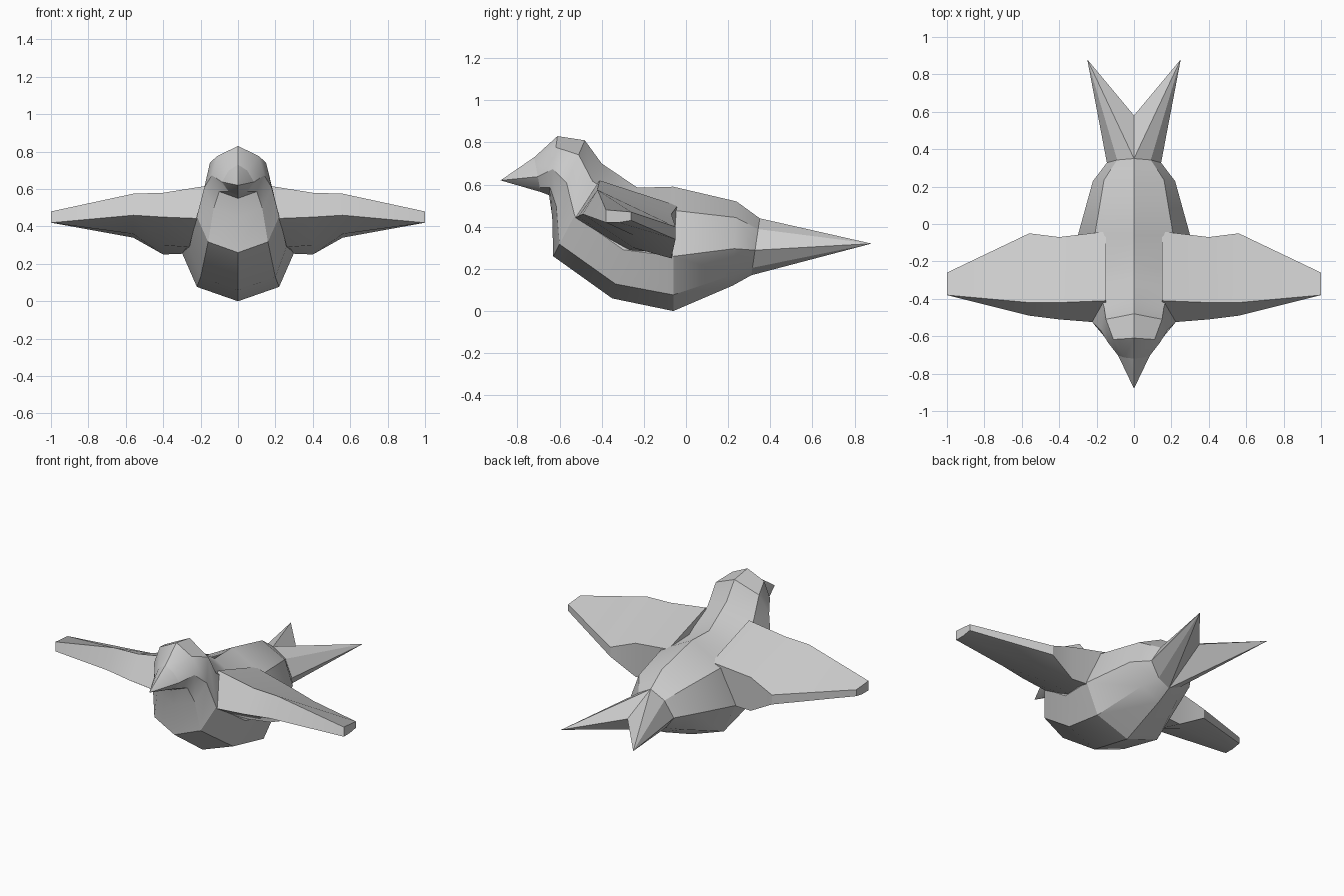
import bpy, bmesh, math

if "Cube" in bpy.data.objects:
    bpy.data.objects.remove(bpy.data.objects["Cube"])


def finish(name, bm):
    bmesh.ops.recalc_face_normals(bm, faces=bm.faces)
    mesh = bpy.data.meshes.new(name)
    bm.to_mesh(mesh)
    bm.free()
    obj = bpy.data.objects.new(name, mesh)
    bpy.context.collection.objects.link(obj)
    bpy.ops.object.select_all(action='DESELECT')
    obj.select_set(True)
    bpy.context.view_layer.objects.active = obj
    bpy.ops.object.shade_smooth_by_angle(angle=math.radians(30))
    return obj


def loft(name, rings):
    """Skin a list of equal-length closed rings and cap both ends."""
    bm = bmesh.new()
    vs = [[bm.verts.new(p) for p in r] for r in rings]
    n = len(vs[0])
    for a, b in zip(vs, vs[1:]):
        for i in range(n):
            j = (i + 1) % n
            bm.faces.new((a[i], a[j], b[j], b[i]))
    bm.faces.new(vs[0])
    bm.faces.new(vs[-1])
    return finish(name, bm)


def section(ty, tz, by, bz, ux, mx, lx):
    """Eight-sided body section hung between a back point and a belly point."""
    half = [(x, ty + (by - ty) * t, tz + (bz - tz) * t)
            for x, t in ((ux, .19), (mx, .56), (lx, .87))]
    mirrored = [(-x, y, z) for x, y, z in reversed(half)]
    return [(0, ty, tz)] + half + [(0, by, bz)] + mirrored


# body: back y/z, belly y/z, then upper, middle and lower half widths
stations = [
    (-.72, .73, -.69, .565, .05, .085, .05),
    (-.61, .83, -.65, .55, .11, .14, .10),
    (-.48, .81, -.635, .45, .15, .18, .13),
    (-.40, .70, -.63, .26, .16, .22, .16),
    (-.23, .585, -.35, .06, .21, .26, .20),
    (-.06, .59, -.06, 0, .21, .30, .22),
    (.24, .52, .22, .12, .16, .22, .13),
    (.35, .44, .31, .17, .09, .145, .08),
]
rings = [section(*s) for s in stations]
loft("body", rings)


# beak: a faceted cone grown from the face
bm = bmesh.new()
base = [bm.verts.new(p) for p in rings[0]]
tip = bm.verts.new((0, -.88, .62))
for i in range(8):
    bm.faces.new((base[i], base[(i + 1) % 8], tip))
finish("beak", bm)

# forked tail: two spikes sharing a notch in the middle
bm = bmesh.new()
base = [bm.verts.new(p) for p in rings[-1]]
fork = bm.verts.new((0, .58, .34))
for s, idx in ((1, (0, 1, 2, 3, 4)), (-1, (4, 5, 6, 7, 0))):
    tip = bm.verts.new((s * .25, .88, .32))
    for a, b in zip(idx, idx[1:]):
        bm.faces.new((base[a], base[b], tip))
    bm.faces.new((base[idx[-1]], fork, tip))
    bm.faces.new((fork, base[idx[0]], tip))
finish("tail", bm)

# wings: leading edge, ridge, trailing top, trailing bottom, belly side (y, z)
wing = {
    .15: ((-.53, .44), (-.41, .62), (-.04, .50), (-.06, .26), (-.28, .28)),
    .40: ((-.51, .45), (-.42, .58), (-.07, .46), (-.07, .25), (-.25, .30)),
    .56: ((-.49, .46), (-.42, .575), (-.05, .40), (-.05, .34), (-.25, .36)),
    1.0: ((-.38, .42), (-.38, .48), (-.26, .47), (-.26, .43), (-.32, .42)),
}
for side, s in (("left", 1), ("right", -1)):
    loft(side + "_wing", [[(s * x, y, z) for y, z in pts]
                          for x, pts in wing.items()])
